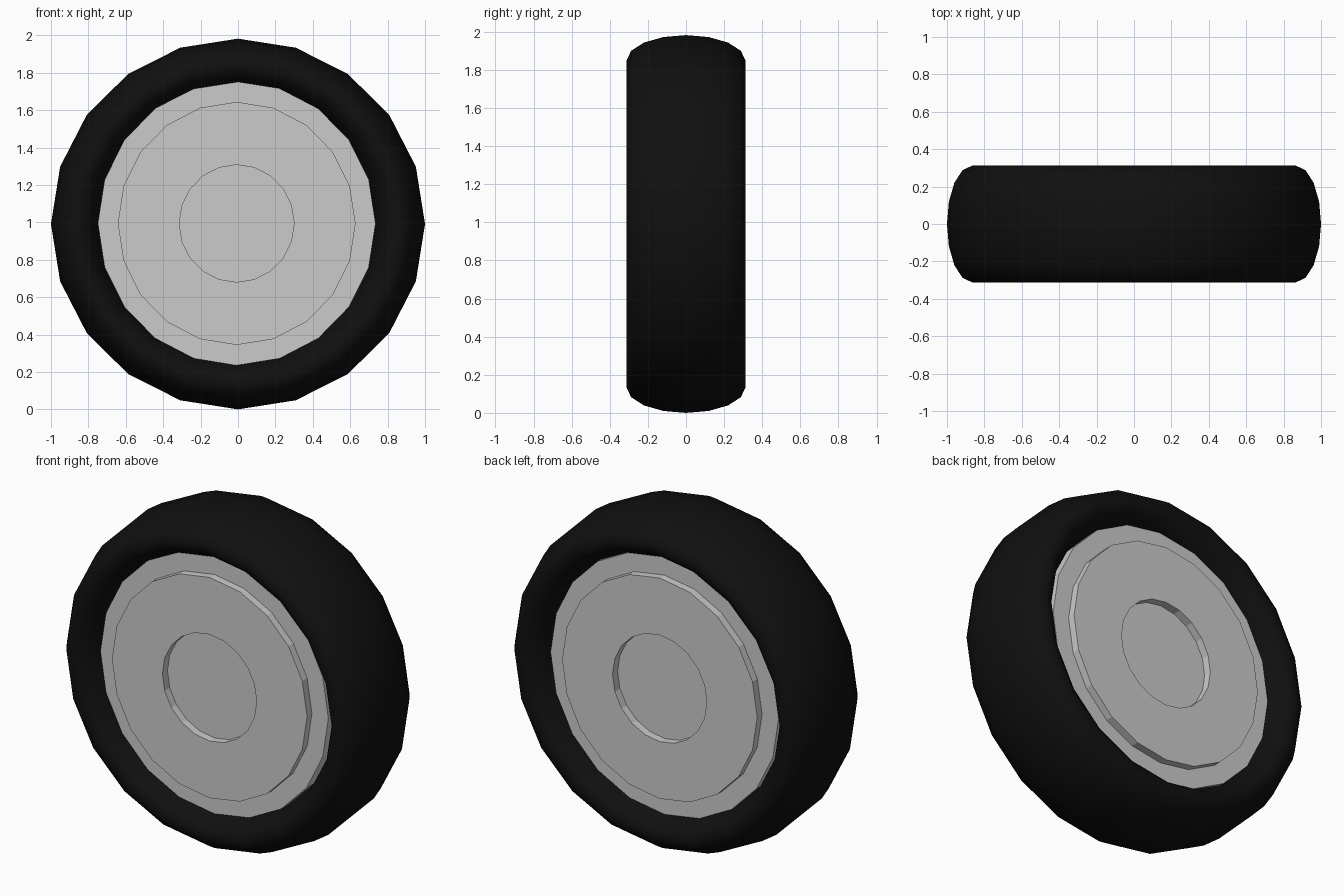
import bpy, math

if "Cube" in bpy.data.objects:
    bpy.data.objects.remove(bpy.data.objects["Cube"])

SIDES = 20


def lathe(name, profile, sx, sz, centre, closed):
    """Spin (radius, y) points around the y axis, then scale to a slight ellipse."""
    n = len(profile)
    verts, faces = [], []
    for i in range(SIDES):
        a = 2 * math.pi * i / SIDES
        for r, y in profile:
            verts.append((centre[0] + r * sx * math.cos(a), y,
                          centre[1] + r * sz * math.sin(a)))
    for i in range(SIDES):
        j = (i + 1) % SIDES
        for k in range(n if closed else n - 1):
            m = (k + 1) % n
            faces.append((i * n + k, i * n + m, j * n + m, j * n + k))
    if not closed:  # flat discs at both ends
        faces.append([i * n for i in range(SIDES)])
        faces.append([i * n + n - 1 for i in reversed(range(SIDES))])
    mesh = bpy.data.meshes.new(name)
    mesh.from_pydata(verts, [], faces)
    obj = bpy.data.objects.new(name, mesh)
    bpy.context.collection.objects.link(obj)
    # consistent outward normals
    bpy.context.view_layer.objects.active = obj
    obj.select_set(True)
    bpy.ops.object.mode_set(mode='EDIT')
    bpy.ops.mesh.select_all(action='SELECT')
    bpy.ops.mesh.normals_make_consistent(inside=False)
    bpy.ops.object.mode_set(mode='OBJECT')
    obj.select_set(False)
    return obj


# Tyre: torus with an oval section, smooth shaded
section = [(0.865 + 0.135 * math.cos(math.pi * k / 8),
            0.312 * math.sin(math.pi * k / 8)) for k in range(16)]
tyre = lathe("tyre", section, 1.0, 0.991, (0, 0.991), True)
tyre.data.shade_smooth()
rubber = bpy.data.materials.new("black_rubber")
rubber.diffuse_color = (0.005, 0.005, 0.005, 1)
rubber.use_nodes = True
rubber.node_tree.nodes["Principled BSDF"].inputs["Base Color"].default_value = rubber.diffuse_color
tyre.data.materials.append(rubber)

# Wheel: outer ring, raised disc and recessed hub, mirrored on the back
half = [(0.31, -0.208), (0.31, -0.255), (0.642, -0.255),
        (0.642, -0.21), (0.75, -0.21)]
profile = half + [(r, -y) for r, y in reversed(half)]
lathe("wheel_rim", profile, 0.99, 1.012, (-0.007, 0.994), False)
